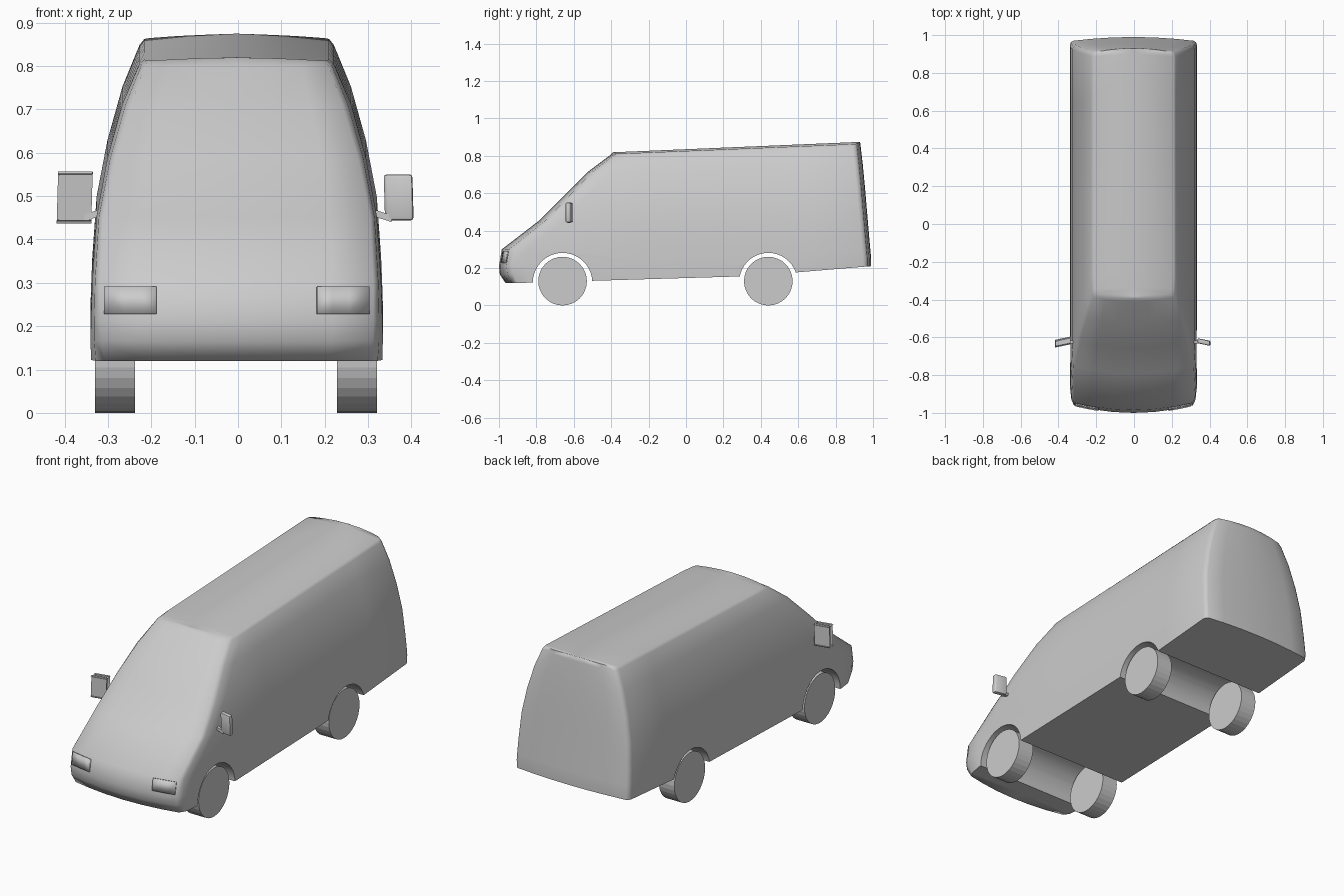
import bpy, bmesh, math
from mathutils import Vector

cube = bpy.data.objects.get("Cube")
if cube:
    bpy.data.objects.remove(cube, do_unlink=True)

grey = bpy.data.materials.new("plain grey")
grey.use_nodes = True
grey.diffuse_color = (0.6, 0.6, 0.6, 1)
grey.node_tree.nodes["Principled BSDF"].inputs["Base Color"].default_value = (0.6, 0.6, 0.6, 1)
CX = -0.003  # centre line of the van


def add(name, bm, smooth=None):
    bmesh.ops.recalc_face_normals(bm, faces=bm.faces)
    mesh = bpy.data.meshes.new(name)
    bm.to_mesh(mesh)
    bm.free()
    mesh.materials.append(grey)
    ob = bpy.data.objects.new(name, mesh)
    bpy.context.collection.objects.link(ob)
    if smooth:
        shade(ob, smooth)
    return ob


def shade(ob, angle):
    bpy.ops.object.select_all(action="DESELECT")
    ob.select_set(True)
    bpy.context.view_layer.objects.active = ob
    bpy.ops.object.shade_smooth_by_angle(angle=math.radians(angle))


def cylinder(name, x0, x1, y, z, r, sides):
    bm = bmesh.new()
    rings = []
    for x in (x0, x1):
        rings.append([bm.verts.new((x, y + r * math.sin(a), z + r * math.cos(a)))
                      for a in (math.tau * i / sides for i in range(sides))])
        bm.faces.new(rings[-1])
    for i in range(sides):
        j = (i + 1) % sides
        bm.faces.new((rings[0][i], rings[0][j], rings[1][j], rings[1][i]))
    return add(name, bm)


# Body levels: front y, front z, rear y, rear z, half width, front corner x, front bow
LEVELS = [
    (-0.965, 0.12, 0.99, 0.21, 0.336, 0.305, 0.035),
    (-0.995, 0.165, 0.99, 0.25, 0.337, 0.313, 0.04),
    (-1.0, 0.21, 0.987, 0.285, 0.336, 0.315, 0.04),
    (-0.985, 0.30, 0.98, 0.36, 0.333, 0.315, 0.04),
    (-0.79, 0.45, 0.968, 0.50, 0.323, 0.308, 0.035),
    (-0.655, 0.585, 0.957, 0.63, 0.298, 0.28, 0.03),
    (-0.53, 0.71, 0.945, 0.755, 0.263, 0.243, 0.025),
    (-0.41, 0.80, 0.934, 0.85, 0.224, 0.212, 0.02),
    (-0.39, 0.81, 0.931, 0.864, 0.213, 0.2, 0.02),
]


def floor_z(y):
    if y < 0.35:
        return 0.12 + 0.037 * max(0, y + 0.9) / 1.25
    return 0.157 + 0.053 * (y - 0.35) / 0.64


def half_ring(i):
    yf, zf, yr, zr, w, c, bow = LEVELS[i]
    pts = [(c * t, yf + bow * t * t) for t in (0, 0.35, 0.7, 1)]
    pts += [(c + (w - c) * 0.65, yf + bow + 0.03), (w, yf + bow + 0.10)]
    pts += [(w, y) for y in (-0.2, 0.1, 0.35, 0.65)]
    pts += [(w, yr - 0.045), (w - 0.006, yr - 0.028), (w - 0.018, yr - 0.02)]
    pts += [((w - 0.018) * t, yr - 0.02 * t * t) for t in (0.7, 0.35, 0)]
    out = []
    for x, y in pts:
        z = floor_z(y) if i == 0 else zf + (zr - zf) * (y - yf) / (yr - yf)
        if i == len(LEVELS) - 1:
            z += 0.009 * (1 - (x / w) ** 2)
        out.append(Vector((x, y, z)))
    return out


# Body shell lofted from the levels, closed by a crowned roof and a floor
bm = bmesh.new()
halves = {1: [], -1: []}
for i in range(len(LEVELS)):
    pts = half_ring(i)
    n = len(pts)
    right = [bm.verts.new((p.x + CX, p.y, p.z)) for p in pts]
    left = [right[k] if k in (0, n - 1) else bm.verts.new((CX - p.x, p.y, p.z))
            for k, p in enumerate(pts)]
    halves[1].append(right)
    halves[-1].append(left)
for rows in halves.values():
    for a, b in zip(rows, rows[1:]):
        for k in range(n - 1):
            bm.faces.new((a[k], a[k + 1], b[k + 1], b[k]))
for level, crown in ((0, 0), (-1, 0.009)):
    ring = halves[1][level]
    mid = [ring[0]]
    for k in range(1, n - 1):
        v = ring[k].co
        top = v.z if not crown else max(v.z, ring[0].co.z + 0.042 * (v.y - ring[0].co.y))
        mid.append(bm.verts.new((CX, v.y, top)))
    mid.append(ring[-1])
    for rows in halves.values():
        r = rows[level]
        for k in range(n - 1):
            corners = list(dict.fromkeys((r[k], r[k + 1], mid[k + 1], mid[k])))
            bm.faces.new(corners)
body = add("van_body", bm)

# Wheel arches cut across the whole width
for label, y, z, r in (("front", -0.66, 0.122, 0.159), ("rear", 0.44, 0.125, 0.156)):
    cutter = cylinder(label + "_arch_cutter", -0.5, 0.5, y, z, r, 40)
    cutter.hide_render = True
    cut = body.modifiers.new("arch", "BOOLEAN")
    cut.operation = "DIFFERENCE"
    cut.solver = "EXACT"
    cut.object = cutter
    bpy.context.view_layer.objects.active = body
    bpy.ops.object.modifier_apply(modifier=cut.name)
    bpy.data.objects.remove(cutter, do_unlink=True)
shade(body, 65)

# Wheels
for label, y in (("front", -0.66), ("rear", 0.44)):
    for side, x in (("left", 0.228), ("right", -0.33)):
        cylinder(f"{label}_{side}_wheel", x, x + 0.092, y, 0.13, 0.13, 32)


def nose(x, z):
    """Front surface y between the bumper and bonnet levels."""
    a, b = LEVELS[2], LEVELS[3]
    t = (z - a[1]) / (b[1] - a[1])
    return a[0] + (b[0] - a[0]) * t + 0.04 * (x / 0.315) ** 2


for side, s in (("left", 1), ("right", -1)):
    # Headlight panel lying on the nose
    bm = bmesh.new()
    cols = [[bm.verts.new((CX + s * x, nose(x, z) - 0.003, z + 0.003)) for z in (0.225, 0.288)]
            for x in (0.185, 0.22, 0.26, 0.305)]
    for a, b in zip(cols, cols[1:]):
        bm.faces.new((a[0], b[0], b[1], a[1]))
    lamp = add(side + "_headlight", bm, 30)
    thick = lamp.modifiers.new("thickness", "SOLIDIFY")
    thick.thickness = 0.006
    thick.offset = 0

    # Mirror housing, slightly turned and tapered
    bm = bmesh.new()
    bmesh.ops.create_cube(bm, size=1)
    for v in bm.verts:
        x = v.co.x * 0.066 + (0.002 if v.co.z < 0 else -0.001)
        y = v.co.y * 0.026 - v.co.x * 0.014
        v.co = (CX + s * (0.373 + x), -0.625 + y, 0.497 + v.co.z * 0.106)
    bmesh.ops.bevel(bm, geom=bm.edges[:], offset=0.007, segments=2, affect="EDGES", profile=0.5)
    add(side + "_mirror", bm, 40)

    # Mirror arm
    bm = bmesh.new()
    bmesh.ops.create_cube(bm, size=1)
    for v in bm.verts:
        v.co = (CX + s * (0.332 + v.co.x * 0.05), -0.625 + v.co.y * 0.016,
                0.456 + v.co.x * -0.016 + v.co.z * 0.016)
    add(side + "_mirror_arm", bm)
